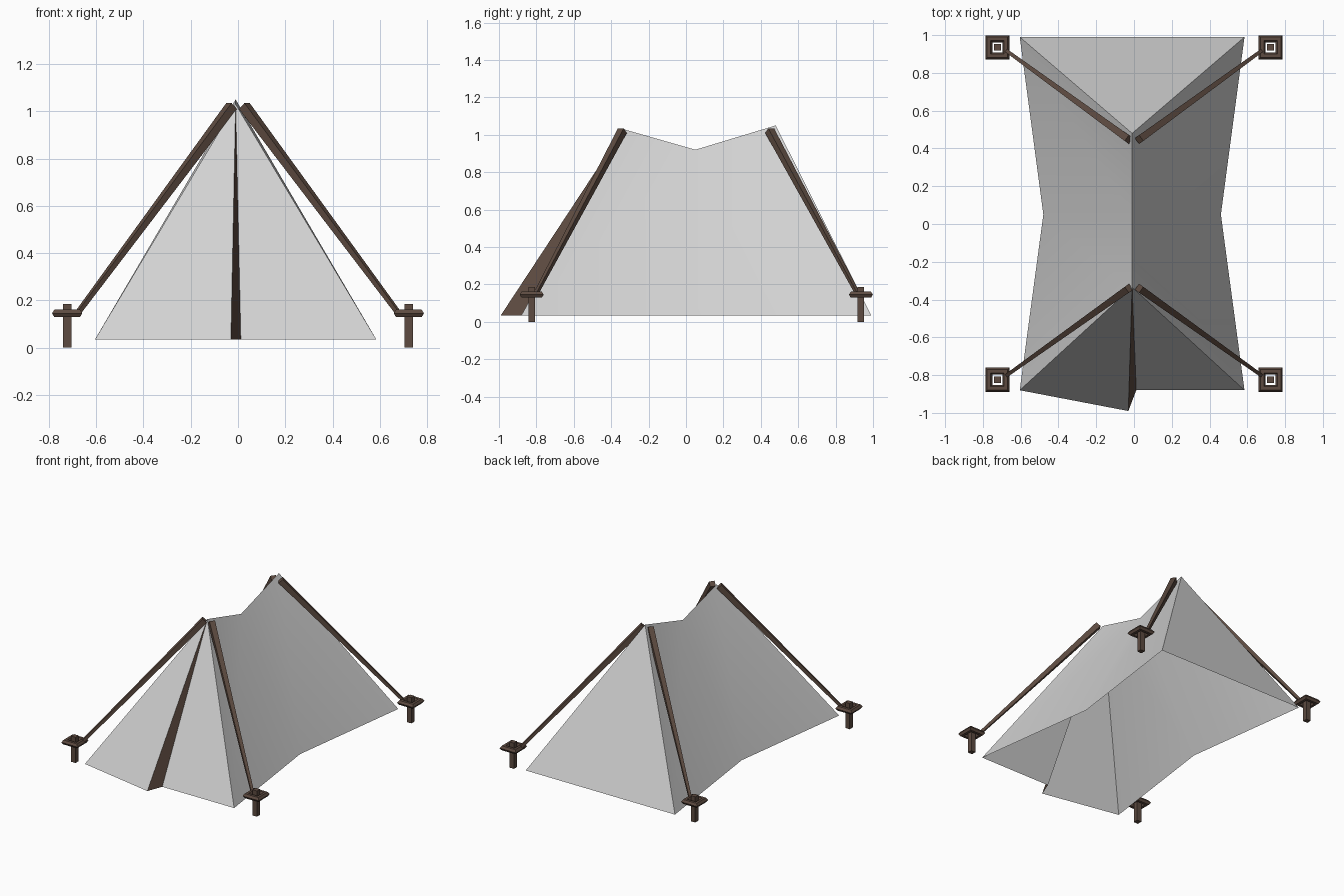
import bpy, bmesh, math
from mathutils import Vector, Matrix

if "Cube" in bpy.data.objects:
    bpy.data.objects.remove(bpy.data.objects["Cube"])


def material(name, color):
    m = bpy.data.materials.new(name)
    m.use_nodes = True
    m.diffuse_color = (*color, 1)
    bsdf = m.node_tree.nodes["Principled BSDF"]
    bsdf.inputs["Base Color"].default_value = (*color, 1)
    bsdf.inputs["Roughness"].default_value = 0.9
    return m


CANVAS = material("pale grey canvas", (0.64, 0.64, 0.64))
WOOD = material("dark brown wood", (0.11, 0.07, 0.052))


def finish(name, bm, mat, smooth=False):
    me = bpy.data.meshes.new(name)
    bm.to_mesh(me)
    bm.free()
    me.materials.append(mat)
    ob = bpy.data.objects.new(name, me)
    bpy.context.collection.objects.link(ob)
    if smooth:
        bpy.ops.object.select_all(action="DESELECT")
        ob.select_set(True)
        bpy.context.view_layer.objects.active = ob
        bpy.ops.object.shade_smooth_by_angle(angle=math.radians(30))
    return ob


def sheet(name, polygons, mat, smooth=False):
    """Thin cloth made of a few polygons sharing corners."""
    bm = bmesh.new()
    for poly in polygons:
        bm.faces.new([bm.verts.new(p) for p in poly])
    bmesh.ops.remove_doubles(bm, verts=bm.verts, dist=0.001)
    return finish(name, bm, mat, smooth)


# Key points of the tent
CX, HEM = -0.01, 0.035
front_top = (CX, -0.335, 1.03)
mid_top = (CX, 0.05, 0.92)
back_top = (CX, 0.48, 1.05)
flap_tip = (-0.03, -0.99, HEM)
door_edge = (0.012, -0.88, HEM)


def hem(side, half_width, y):
    return (CX + side * half_width, y, HEM)


# Side walls, pinched inward at the middle
for side, label in ((1, "left"), (-1, "right")):
    f, m, b = hem(side, 0.595, -0.88), hem(side, 0.47, 0.05), hem(side, 0.595, 0.99)
    polys = [(f, m, mid_top, front_top), (m, b, back_top, mid_top)]
    if side < 0:
        polys = [p[::-1] for p in polys]
    sheet(label + "_wall", polys, CANVAS, True)

# Back wall and the two front door panels, with the dark opening between
sheet("back_wall", [(hem(1, 0.595, 0.99), hem(-1, 0.595, 0.99), back_top)], CANVAS)
sheet("right_door", [(hem(-1, 0.595, -0.88), flap_tip, front_top)], CANVAS)
sheet("left_door", [(door_edge, hem(1, 0.595, -0.88), front_top)], CANVAS)
sheet("door_opening", [(flap_tip, door_edge, front_top)], WOOD)


def pole(name, start, end, r_start, r_end):
    """Square tapered bar between two points."""
    a, b = Vector(start), Vector(end)
    axis = b - a
    bm = bmesh.new()
    bmesh.ops.create_cone(bm, cap_ends=True, segments=4, radius1=r_start,
                          radius2=r_end, depth=axis.length)
    spin = Matrix.Rotation(math.radians(45), 4, "Z")
    turn = axis.to_track_quat("Z", "Y").to_matrix().to_4x4()
    bm.transform(Matrix.Translation((a + b) / 2) @ turn @ spin)
    return finish(name, bm, WOOD)


def collar(name, x, y, z):
    """Square ring with a bevelled section around a stake."""
    section = [(0.064, 0), (0.054, 0.016), (0.036, 0.016),
               (0.027, 0), (0.036, -0.016), (0.054, -0.016)]
    corners = [(1, 1), (-1, 1), (-1, -1), (1, -1)]
    bm = bmesh.new()
    rings = [[bm.verts.new((x + sx * r, y + sy * r, z + h)) for r, h in section]
             for sx, sy in corners]
    n = len(section)
    for i in range(4):
        p, q = rings[i], rings[(i + 1) % 4]
        for j in range(n):
            k = (j + 1) % n
            bm.faces.new((p[j], q[j], q[k], p[k]))
    bmesh.ops.recalc_face_normals(bm, faces=bm.faces)
    return finish(name, bm, WOOD)


# Poles, stakes and collars at the four corners
ends = {"front": (-0.34, -0.80, -0.825), "back": (0.447, 0.915, 0.935)}
for end, (top_y, foot_y, stake_y) in ends.items():
    for side, label in ((1, "left"), (-1, "right")):
        tag = end + "_" + label
        pole(tag + "_pole", (side * 0.027, top_y, 1.022),
             (side * 0.672, foot_y, 0.155), 0.027, 0.013)
        x = side * 0.723
        pole(tag + "_stake", (x, stake_y, 0), (x, stake_y, 0.185), 0.025, 0.025)
        collar(tag + "_collar", x, stake_y, 0.145)
